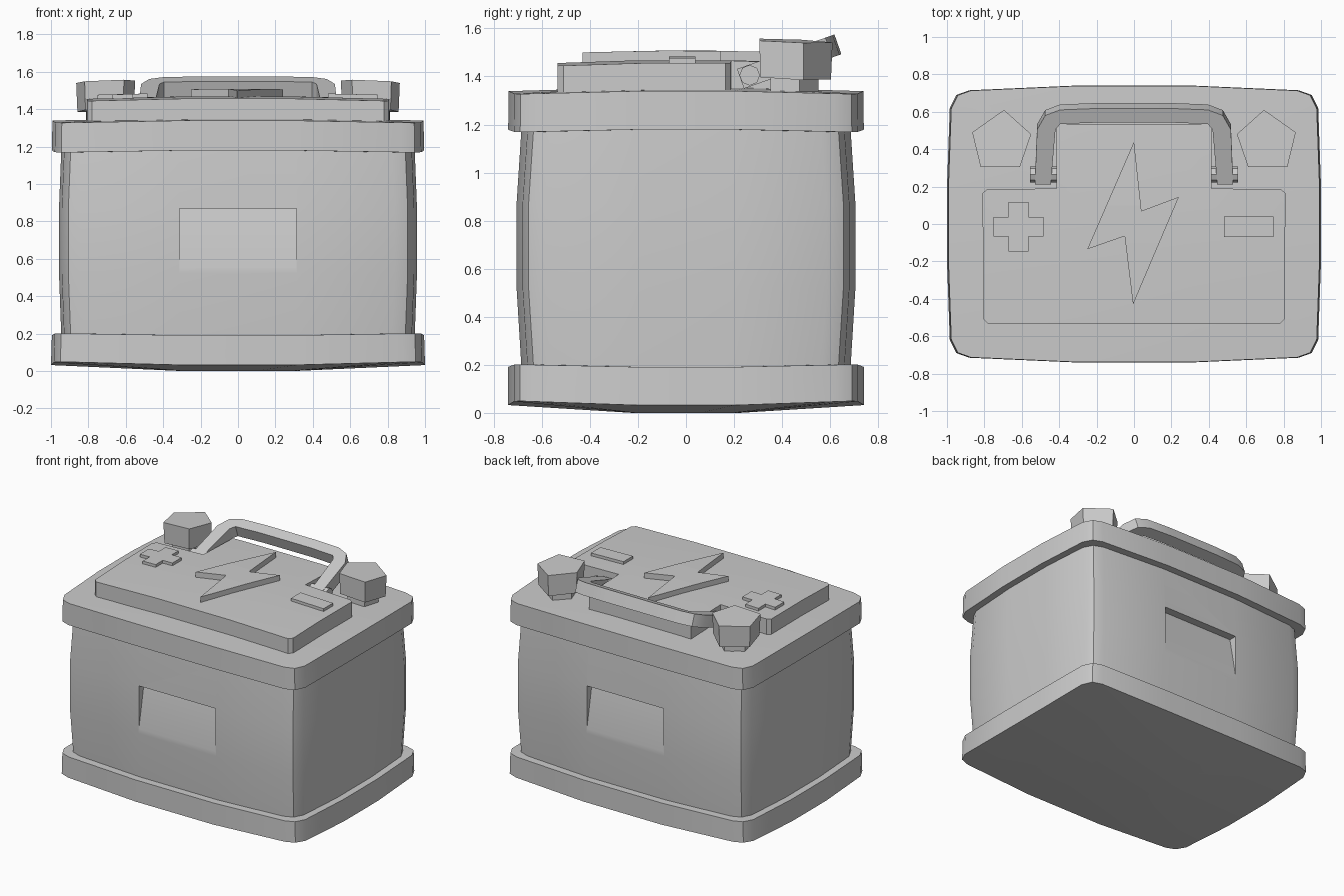
import bpy, bmesh, math
from mathutils import Vector, Matrix

if "Cube" in bpy.data.objects:
    bpy.data.objects.remove(bpy.data.objects["Cube"])


def finish(name, bm):
    bmesh.ops.recalc_face_normals(bm, faces=bm.faces)
    me = bpy.data.meshes.new(name)
    bm.to_mesh(me)
    bm.free()
    ob = bpy.data.objects.new(name, me)
    bpy.context.collection.objects.link(ob)
    return ob


def activate(ob):
    bpy.ops.object.select_all(action='DESELECT')
    ob.select_set(True)
    bpy.context.view_layer.objects.active = ob


def loft(name, rings):
    """Skin a list of equal-length point rings and cap both ends."""
    bm = bmesh.new()
    vs = [[bm.verts.new(p) for p in r] for r in rings]
    n = len(vs[0])
    for a, b in zip(vs, vs[1:]):
        for i in range(n):
            bm.faces.new((a[i], a[(i + 1) % n], b[(i + 1) % n], b[i]))
    bm.faces.new(vs[0])
    bm.faces.new(vs[-1])
    return finish(name, bm)


def slab(name, pts, z0, z1, dome=0.0, cuts=()):
    """Extruded outline whose top is gently domed."""
    bm = bmesh.new()
    f = bm.faces.new([bm.verts.new((x, y, z0)) for x, y in pts])
    ext = bmesh.ops.extrude_face_region(bm, geom=[f])['geom']
    for v in ext:
        if isinstance(v, bmesh.types.BMVert):
            v.co.z = z1
    for co, no in cuts:
        bmesh.ops.bisect_plane(bm, geom=bm.verts[:] + bm.edges[:] + bm.faces[:],
                               plane_co=co, plane_no=no)
    for v in bm.verts:
        if v.co.z > (z0 + z1) / 2:
            v.co.z += dome * (1 - (v.co.x / 0.8) ** 2 / 2 - (v.co.y / 0.55) ** 2 / 2)
    return finish(name, bm)


def outline(hx, hy, z, bulge=0.0, scale=1.0):
    """Rounded rectangle with bowed sides and a bowed height."""
    q = [(hx, 0.2), (hx - 0.015, hy - 0.12), (hx - 0.05, hy - 0.05),
         (hx - 0.12, hy - 0.025), (0.315, hy)]
    pts = q + [(-x, y) for x, y in q[::-1]]
    pts += [(-x, -y) for x, y in pts]
    return [(x * scale, y * scale,
             z + bulge * (1 - ((x / hx) ** 2 + (y / hy) ** 2) / 2)) for x, y in pts]


# Case with lower and upper rims
case = loft("battery_case", [
    outline(1, 0.74, 0.0, 0, 0.3), outline(1, 0.74, 0.055, -0.05),
    outline(0.995, 0.74, 0.205, -0.03), outline(0.945, 0.685, 0.205, -0.03),
    outline(0.957, 0.705, 0.52), outline(0.957, 0.705, 0.87),
    outline(0.945, 0.685, 1.165, 0.03), outline(0.995, 0.74, 1.165, 0.03),
    outline(0.992, 0.738, 1.323, 0.035), outline(1, 0.74, 1.352, 0, 0.4)])

# Wedge-shaped grip recesses, front and back
for s in (-1, 1):
    prof = [(0.85, 0.87), (0.645, 0.87), (0.706, 0.55), (0.85, 0.55)]
    cutter = loft("recess_cutter", [[(x, s * y, z) for y, z in prof] for x in (-0.312, 0.312)])
    cutter.hide_render = True
    activate(case)
    mod = case.modifiers.new("recess", 'BOOLEAN')
    mod.operation, mod.solver, mod.object = 'DIFFERENCE', 'EXACT', cutter
    bpy.ops.object.modifier_apply(modifier=mod.name)
    bpy.data.objects.remove(cutter)

# T-shaped top plate
half = [(0.78, -0.535), (0.805, -0.51), (0.81, 0.165), (0.785, 0.185), (0.415, 0.19), (0.415, 0.535)]
cuts = [((x, 0, 0), (1, 0, 0)) for x in (-0.3, 0.3)] + [((0, y, 0), (0, 1, 0)) for y in (-0.2, 0.19)]
plate = slab("top_plate", [(-x, y) for x, y in half[::-1]] + half, 1.31, 1.443, 0.028, cuts)

# Raised symbols
slab("bolt_symbol", [(0, 0.44), (0.04, 0.07), (0.24, 0.145), (-0.005, -0.43),
                     (-0.05, -0.065), (-0.25, -0.135)], 1.43, 1.482, 0.026,
     [((0, y, 0), (0, 1, 0)) for y in (-0.1, 0.1)])
slab("minus_symbol", [(0.48, -0.07), (0.745, -0.07), (0.745, 0.04), (0.48, 0.04)], 1.42, 1.463, 0.025)
cx, cy, a, b = -0.618, -0.015, 0.053, 0.133
slab("plus_symbol", [(cx + x, cy + y) for x, y in
                     [(a, a), (a, b), (-a, b), (-a, a), (-b, a), (-b, -a), (-a, -a),
                      (-a, -b), (a, -b), (a, -a), (b, -a), (b, a)]], 1.42, 1.463, 0.025)


# Pentagonal terminals: narrow neck under a wider tilted cap
def pentagon(s, scale, z, tilt):
    pts = [(0.695, 0.61), (0.865, 0.49), (0.82, 0.305), (0.61, 0.305), (0.55, 0.48)]
    out = []
    for x, y in pts:
        x, y = 0.708 + (x - 0.708) * scale, 0.44 + (y - 0.44) * scale
        out.append((s * x, y, z - tilt * ((x - 0.708) + (y - 0.44))))
    return out


for s, side in ((-1, "left"), (1, "right")):
    loft(side + "_terminal_neck", [pentagon(s, 0.66, 1.31, 0), pentagon(s, 0.66, 1.42, 0)])
    loft(side + "_terminal_cap", [pentagon(s, 0.96, 1.395, 0.05), pentagon(s, 1, 1.548, 0.04)])

    # Handle pivot pins
    pin = bmesh.new()
    m = Matrix.Translation((s * 0.478, 0.265, 1.405)) @ Matrix.Rotation(math.pi / 2, 4, 'Y')
    bmesh.ops.create_cone(pin, cap_ends=True, segments=8, radius1=0.043, radius2=0.043,
                          depth=0.155, matrix=m)
    finish(side + "_pivot_pin", pin)

# Folded-back carrying handle
outer = [(0.53, -0.04), (0.518, 0.27), (0.475, 0.35), (0.395, 0.382), (0.2, 0.39)]
inner = [(0.2, 0.31), (0.395, 0.302), (0.42, 0.27), (0.445, -0.04)]
n = outer + [(-x, u) for x, u in outer[::-1]] + [(-x, u) for x, u in inner[::-1]] + inner
handle = slab("carry_handle", n, -0.042, 0.045)
handle.data.transform(Matrix.Translation((0, 0.265, 1.402)) @ Matrix.Rotation(math.radians(19.5), 4, 'X'))

# Soft shading on the bowed shells, crisp edges kept
for ob in (case, plate, handle):
    activate(ob)
    bpy.ops.object.shade_smooth_by_angle(angle=math.radians(30))
